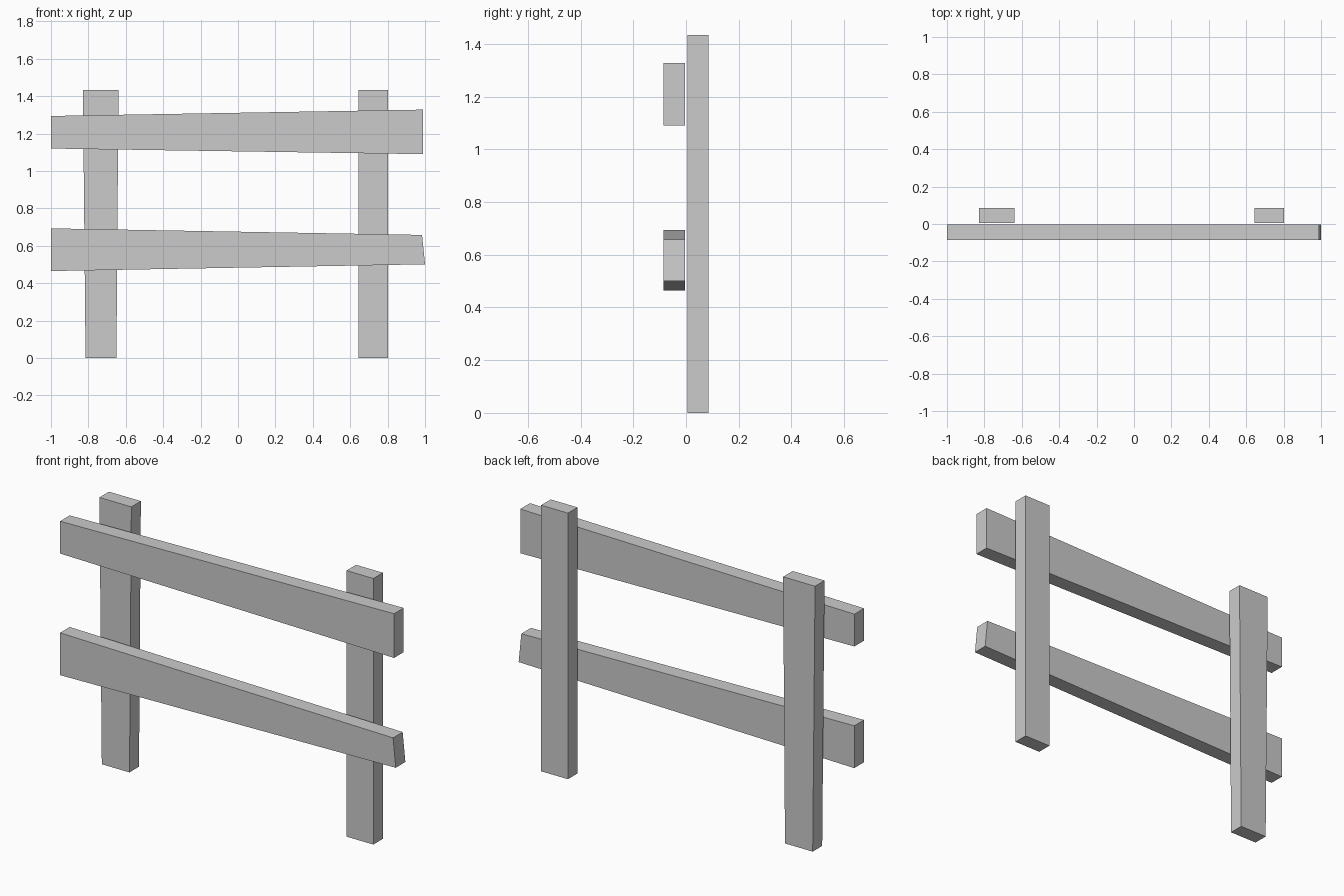
import bpy
import bmesh

if "Cube" in bpy.data.objects:
    bpy.data.objects.remove(bpy.data.objects["Cube"])


def board(name, outline, y_front, y_back):
    """Extrude a front-view (x, z) outline from y_front to y_back."""
    bm = bmesh.new()
    face = bm.faces.new([bm.verts.new((x, y_front, z)) for x, z in outline])
    ext = bmesh.ops.extrude_face_region(bm, geom=[face])
    verts = [v for v in ext["geom"] if isinstance(v, bmesh.types.BMVert)]
    bmesh.ops.translate(bm, verts=verts, vec=(0, y_back - y_front, 0))
    bmesh.ops.recalc_face_normals(bm, faces=bm.faces)
    mesh = bpy.data.meshes.new(name)
    bm.to_mesh(mesh)
    bm.free()
    obj = bpy.data.objects.new(name, mesh)
    bpy.context.collection.objects.link(obj)
    return obj


# Upright posts behind the rails
POSTS = {
    "left_post": [(-0.815, 0), (-0.65, 0), (-0.639, 1.433), (-0.829, 1.433)],
    "right_post": [(0.643, 0), (0.803, 0), (0.803, 1.433), (0.643, 1.433)],
}
for name, outline in POSTS.items():
    board(name, outline, 0.005, 0.086)

# Tapered rails across the front
RAILS = {
    "upper_rail": [(-1, 1.12), (0.99, 1.09), (0.99, 1.328), (-1, 1.294)],
    "lower_rail": [(-1, 0.465), (1, 0.501), (0.984, 0.658), (-1, 0.693)],
}
for name, outline in RAILS.items():
    board(name, outline, -0.086, -0.004)
